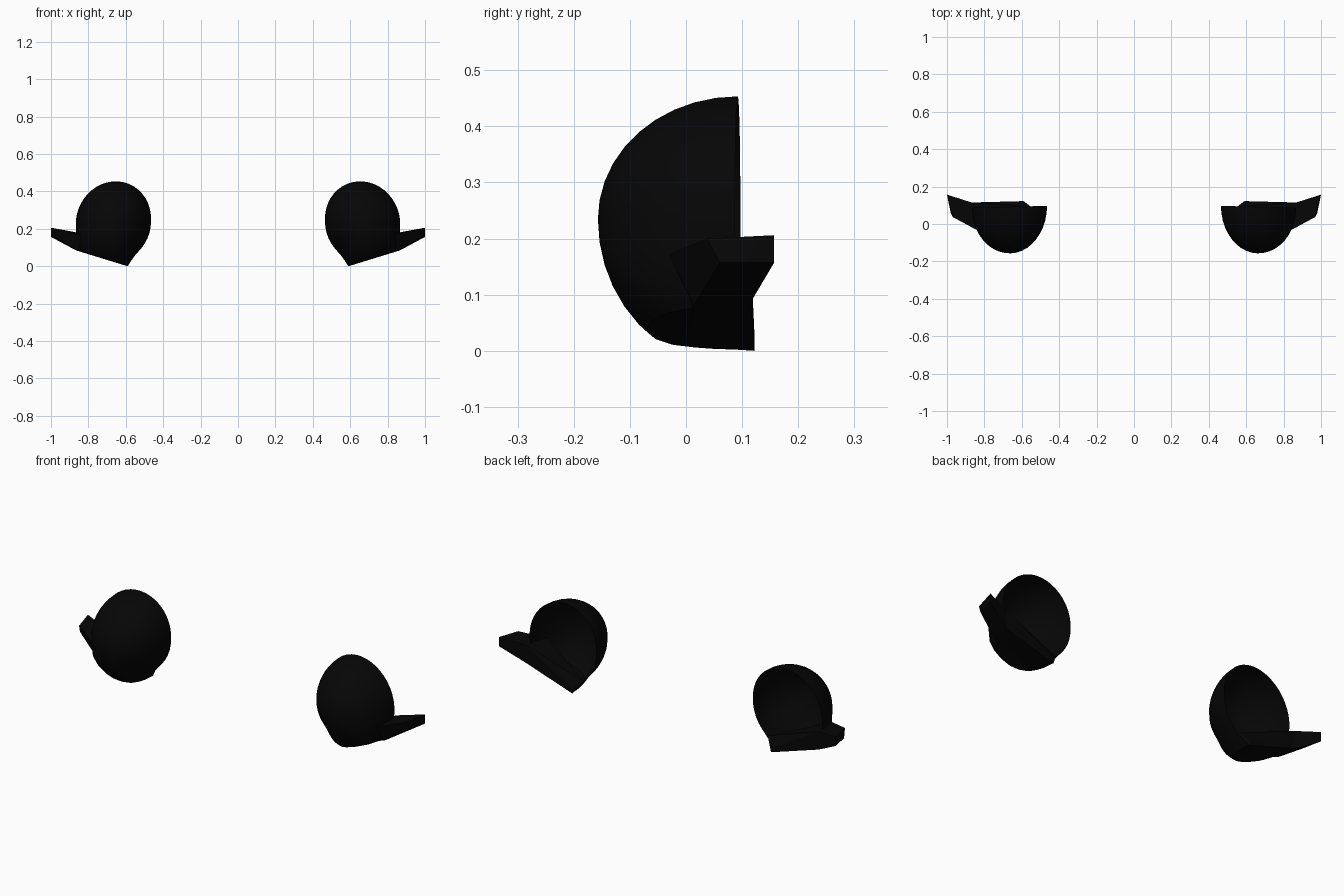
import bpy, bmesh, math
from mathutils import Vector

if "Cube" in bpy.data.objects:
    bpy.data.objects.remove(bpy.data.objects["Cube"])

black = bpy.data.materials.new("matte black")
black.diffuse_color = (0.0018, 0.0018, 0.0018, 1)
black.use_nodes = True
black.node_tree.nodes["Principled BSDF"].inputs["Base Color"].default_value = black.diffuse_color


def finish(name, bm, side, angle):
    """Mirror to the given side, fix normals and add the object to the scene."""
    for v in bm.verts:
        v.co.x *= side
    bmesh.ops.recalc_face_normals(bm, faces=bm.faces)
    mesh = bpy.data.meshes.new(name)
    bm.to_mesh(mesh)
    bm.free()
    mesh.materials.append(black)
    obj = bpy.data.objects.new(name, mesh)
    bpy.context.collection.objects.link(obj)
    bpy.ops.object.select_all(action='DESELECT')
    obj.select_set(True)
    bpy.context.view_layer.objects.active = obj
    bpy.ops.object.shade_smooth_by_angle(angle=math.radians(angle))


def outline():
    """Rim of the housing before its underside is cut: an egg with a narrow bottom."""
    pts = []
    for i in range(27):
        a = math.radians(i * 222 / 26)
        x, z = 0.666 + 0.201 * math.cos(a), 0.24 + 0.214 * math.sin(a)
        pts.append((x - 0.06 * max(z - 0.24, 0), z))
    return pts + [(0.552, 0.056), (0.59, 0.003), (0.615, -0.02), (0.65, -0.03),
                  (0.70, -0.03), (0.76, -0.008), (0.82, 0.035), (0.858, 0.09),
                  (0.866, 0.165)]


def housing(side):
    """Domed shell bulging to the front and open at the back."""
    bm = bmesh.new()
    cx, cz, steps = 0.66, 0.235, 10
    rings = []
    for k in range(steps):
        a = math.pi / 2 * k / steps
        s, y = math.cos(a), 0.092 - 0.249 * math.sin(a)
        # the rim leans back slightly on its inner side
        rings.append([bm.verts.new((cx + (x - cx) * s, y - 0.025 * (x - cx) * s,
                                    cz + (z - cz) * s)) for x, z in outline()])
    n = len(rings[0])
    for r0, r1 in zip(rings, rings[1:]):
        for i in range(n):
            j = (i + 1) % n
            bm.faces.new((r0[i], r0[j], r1[j], r1[i]))
    pole = bm.verts.new((cx, -0.157, cz))
    for i in range(n):
        bm.faces.new((rings[-1][i], rings[-1][(i + 1) % n], pole))
    bm.faces.new(rings[0])
    bmesh.ops.recalc_face_normals(bm, faces=bm.faces)
    # Slice the underside along a plane rising towards the arm
    res = bmesh.ops.bisect_plane(bm, geom=bm.verts[:] + bm.edges[:] + bm.faces[:],
                                 plane_co=(0.59, 0, 0.002), plane_no=(0.305, 0, -1),
                                 clear_outer=True)
    cut = [e for e in res["geom_cut"] if isinstance(e, bmesh.types.BMEdge)]
    bmesh.ops.holes_fill(bm, edges=cut, sides=0)
    # Open the back
    bm.normal_update()
    back = [f for f in bm.faces if abs(f.normal.y) > 0.9
            and f.calc_center_median().y > 0.08]
    bmesh.ops.delete(bm, geom=back, context='FACES')
    finish("mirror_housing", bm, side, 30)


def hull(name, pts, side):
    """Flat-sided solid wrapped around a few corner points."""
    bm = bmesh.new()
    verts = [bm.verts.new(Vector(p)) for p in pts]
    bmesh.ops.convex_hull(bm, input=verts)
    loose = [v for v in bm.verts if not v.link_faces]
    bmesh.ops.delete(bm, geom=loose, context='VERTS')
    finish(name, bm, side, 20)


# Section where the arm meets the housing, and the section at its outer end
joint = [(0.845, -0.03, 0.172), (0.86, 0.015, 0.083),
         (0.868, 0.115, 0.086), (0.868, 0.115, 0.182)]
end = [(0.97, 0.038, 0.2), (0.98, 0.06, 0.157),
       (1.0, 0.157, 0.157), (1.0, 0.157, 0.206)]
# Low wedge in the bottom of the shell, from the arm to the pointed corner
wedge = [(0.59, 0.122, 0.0), (0.548, 0.09, 0.065), (0.6, 0.122, 0.03),
         (0.595, 0.06, 0.004), (0.65, 0.0, 0.02)]

for side in (1, -1):
    housing(side)
    hull("mirror_arm", joint + end, side)
    hull("arm_bracket", joint + wedge, side)
